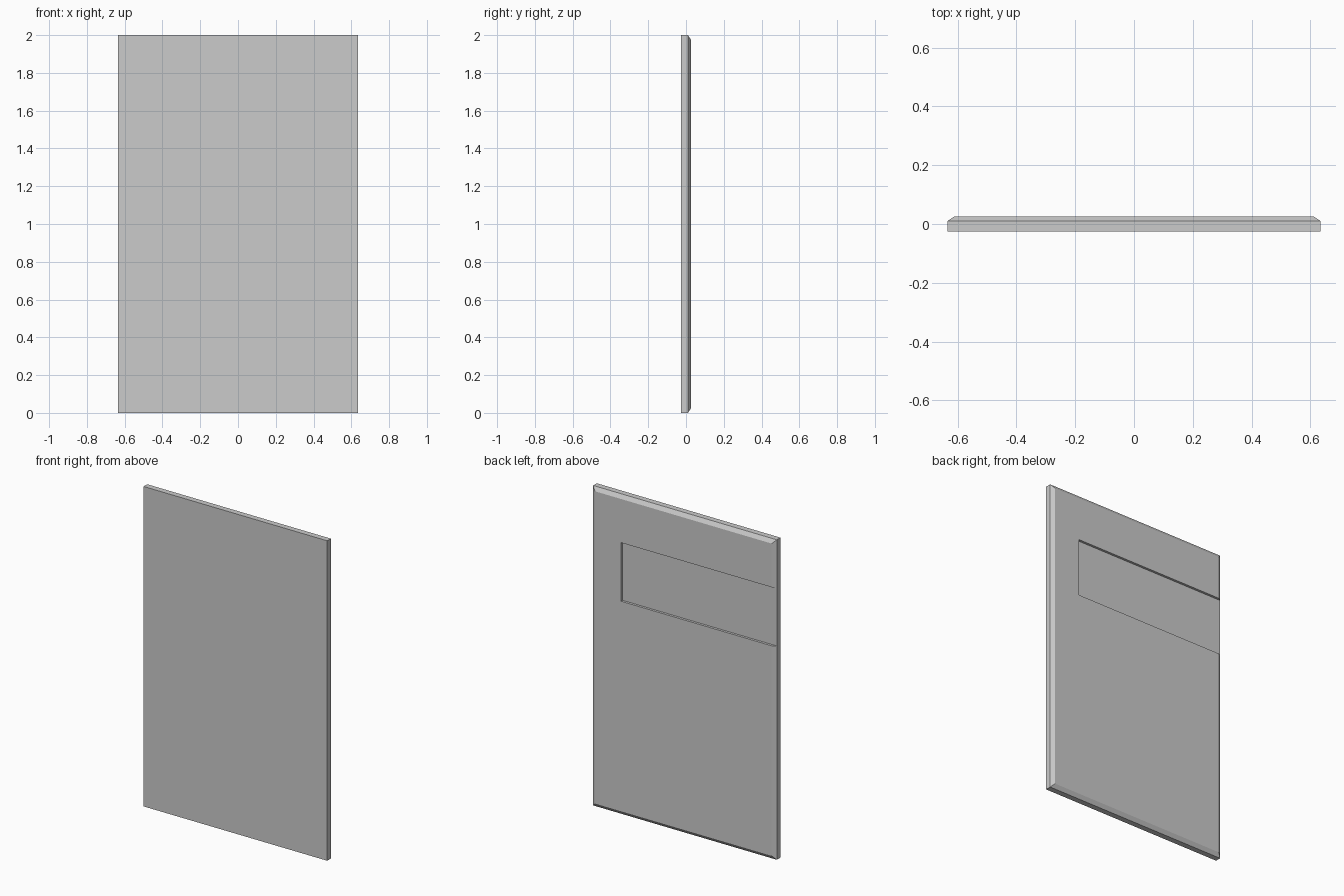
import bpy, bmesh

if "Cube" in bpy.data.objects:
    bpy.data.objects.remove(bpy.data.objects["Cube"])

W, H = 1.27, 2.0                       # panel width and height
Y_FRONT, Y_STEP, Y_BACK = -0.026, 0.01, 0.026
CHAMFER = 0.024


def make_object(name, bm):
    bmesh.ops.recalc_face_normals(bm, faces=bm.faces)
    mesh = bpy.data.meshes.new(name)
    bm.to_mesh(mesh)
    bm.free()
    obj = bpy.data.objects.new(name, mesh)
    bpy.context.collection.objects.link(obj)
    return obj


def rect_ring(bm, y, inset):
    x = W / 2 - inset
    return [bm.verts.new(p) for p in ((-x, y, inset), (x, y, inset),
                                      (x, y, H - inset), (-x, y, H - inset))]


# Door panel: square front slab with a chamfered back rim
bm = bmesh.new()
rings = [rect_ring(bm, y, i) for y, i in
         ((Y_FRONT, 0), (Y_STEP, 0), (Y_BACK, CHAMFER))]
bm.faces.new(rings[0])
bm.faces.new(rings[-1])
for a, b in zip(rings, rings[1:]):
    for i in range(4):
        j = (i + 1) % 4
        bm.faces.new((a[i], a[j], b[j], b[i]))
panel = make_object("door_panel", bm)

# Cutter for the shallow rear recess, open at the -x edge
x0, x1, y0, y1, z0, z1 = -0.8, 0.432, 0.011, 0.1, 1.337, 1.703
bm = bmesh.new()
bmesh.ops.create_cube(bm, size=1)
for v in bm.verts:
    v.co = (x0 if v.co.x < 0 else x1,
            y0 if v.co.y < 0 else y1,
            z0 if v.co.z < 0 else z1)
cutter = make_object("recess_cutter", bm)
cutter.hide_render = True

# Cut the recess and discard the cutter
mod = panel.modifiers.new("recess", 'BOOLEAN')
mod.operation = 'DIFFERENCE'
mod.solver = 'EXACT'
mod.object = cutter
bpy.context.view_layer.objects.active = panel
panel.select_set(True)
bpy.ops.object.modifier_apply(modifier=mod.name)
bpy.data.objects.remove(cutter)
